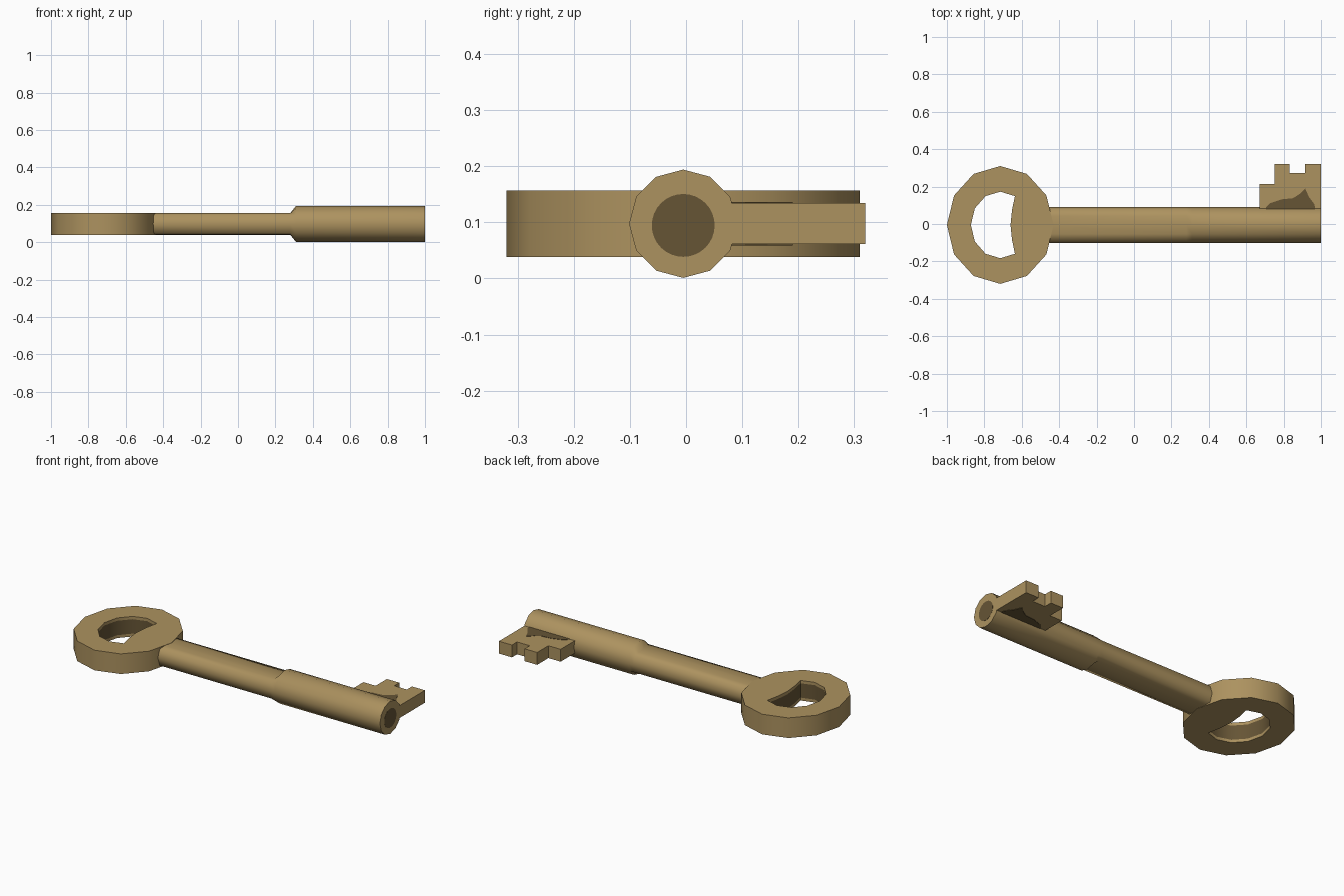
import bpy, bmesh, math

if "Cube" in bpy.data.objects:
    bpy.data.objects.remove(bpy.data.objects["Cube"])

CY, CZ = -0.005, 0.0975   # axis of the key
SIDES = 12


def material(name, rgb):
    m = bpy.data.materials.new(name)
    m.diffuse_color = (*rgb, 1)
    m.use_nodes = True
    m.node_tree.nodes["Principled BSDF"].inputs["Base Color"].default_value = m.diffuse_color
    return m


brass = material("aged brass", (0.415, 0.288, 0.115))
dark = material("dark brass", (0.132, 0.09, 0.036))


def finish(name, bm, mats, smooth=0):
    bmesh.ops.recalc_face_normals(bm, faces=bm.faces)
    me = bpy.data.meshes.new(name)
    bm.to_mesh(me)
    bm.free()
    for m in mats:
        me.materials.append(m)
    ob = bpy.data.objects.new(name, me)
    bpy.context.collection.objects.link(ob)
    if smooth:
        bpy.ops.object.select_all(action='DESELECT')
        ob.select_set(True)
        bpy.context.view_layer.objects.active = ob
        bpy.ops.object.shade_smooth_by_angle(angle=math.radians(smooth))
    return ob


def bridge(bm, a, b, mat=0):
    n = len(a)
    for i in range(n):
        f = bm.faces.new((a[i], a[(i + 1) % n], b[(i + 1) % n], b[i]))
        f.material_index = mat


def loft(name, rings, mat, smooth=0):
    """Skin a list of point rings and cap both ends."""
    bm = bmesh.new()
    loops = [[bm.verts.new(p) for p in r] for r in rings]
    for a, b in zip(loops, loops[1:]):
        bridge(bm, a, b)
    bm.faces.new(loops[0])
    bm.faces.new(loops[-1])
    return finish(name, bm, [mat], smooth)


def prism(name, outline, z0, z1, mat):
    return loft(name, [[(x, y, z) for x, y in outline] for z in (z0, z1)], mat)


def ring_x(x, r, n=SIDES, limit=1.0, cz=CZ):
    """Ring around the key axis; limit flattens it above and below."""
    pts = []
    for i in range(n):
        a = 2 * math.pi * i / n
        z = r * math.sin(a)
        if abs(z) > limit:
            z = math.copysign(limit + 0.08 * (abs(z) - limit), z)
        pts.append((x, CY + r * math.cos(a), cz + z))
    return pts


# bow: twelve-sided ring, hole with a concave right edge and a dark inner band
bow_x = -0.715
outer, inner = [], []
for i in range(SIDES):
    a = 2 * math.pi * i / SIDES
    outer.append((bow_x + 0.285 * math.cos(a), CY + 0.315 * math.sin(a)))
    x, y = bow_x + 0.157 * math.cos(a), CY + 0.178 * math.sin(a)
    if i in (1, 11):
        x, y = -0.652, CY + math.copysign(0.08, math.sin(a))
    if i == 0:
        x = -0.66
    inner.append((x, y))
bm = bmesh.new()
loops = [[bm.verts.new((x, y, z)) for x, y in pts]
         for pts, z in ((outer, 0.038), (outer, 0.157), (inner, 0.157),
                        (inner, 0.140), (inner, 0.055), (inner, 0.038))]
for k in range(6):
    bridge(bm, loops[k], loops[(k + 1) % 6], 1 if k == 3 else 0)
finish("bow", bm, [brass, dark], 40)

# shaft: flattened near the bow, fully round near the tip
loft("shaft", [ring_x(-0.50, 0.0965, limit=0.0555), ring_x(0.28, 0.0965, limit=0.0555),
               ring_x(0.31, 0.0965), ring_x(1.0, 0.0965)], brass, 60)

# painted bore on the tip
loft("bore", [ring_x(x, 0.056, 32, cz=0.0945) for x in (0.998, 1.001)], dark)

# bit with its notches
bit = [(0.67, 0.07), (1.0, 0.07), (1.0, 0.32), (0.915, 0.32), (0.915, 0.272),
       (0.832, 0.272), (0.832, 0.32), (0.75, 0.32), (0.75, 0.215), (0.67, 0.215)]
prism("bit", bit, 0.061, 0.134, brass)

# dark stain beside the shaft on both faces of the bit
stain = [(0.705, 0.075), (0.97, 0.075), (0.965, 0.105), (0.935, 0.145), (0.915, 0.19),
         (0.885, 0.16), (0.85, 0.138), (0.79, 0.132), (0.725, 0.11), (0.705, 0.09)]
for side, z in (("upper", 0.134), ("lower", 0.061)):
    prism(side + "_bit_stain", stain, z - 0.002, z + 0.002, dark)
